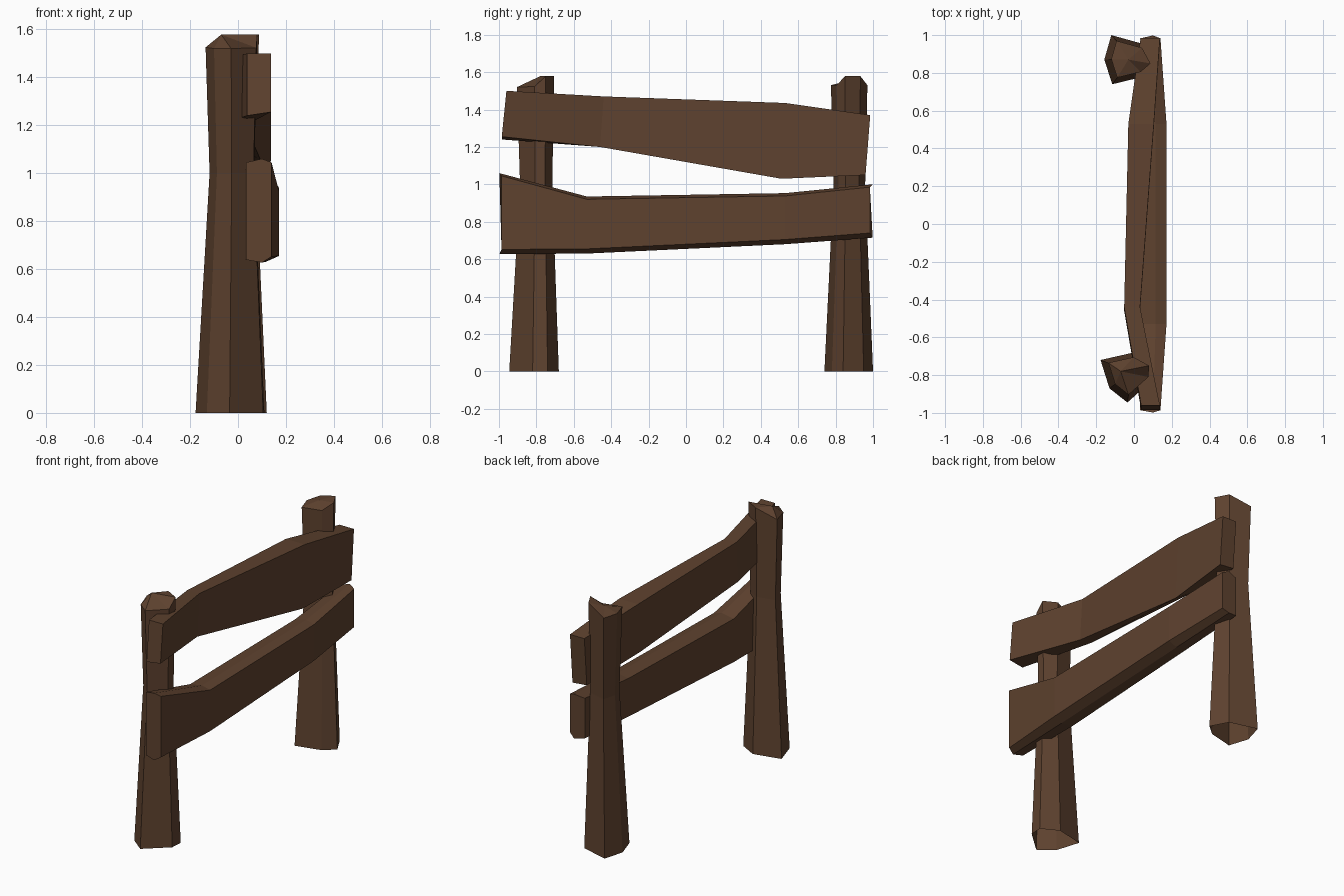
import bpy, bmesh

if "Cube" in bpy.data.objects:
    bpy.data.objects.remove(bpy.data.objects["Cube"])

wood = bpy.data.materials.new("dark_wood")
wood.diffuse_color = (0.112, 0.054, 0.028, 1)
wood.use_nodes = True
wood.node_tree.nodes["Principled BSDF"].inputs["Base Color"].default_value = wood.diffuse_color


def loft(name, rings, peak=None):
    """Bridge rings of points. With a peak: open foot and a fan top; without: flat caps."""
    bm = bmesh.new()
    rows = [[bm.verts.new(p) for p in ring] for ring in rings]
    n = len(rows[0])
    for a, b in zip(rows, rows[1:]):
        for i in range(n):
            j = (i + 1) % n
            bm.faces.new((a[i], a[j], b[j], b[i]))
    if peak:
        tip = bm.verts.new(peak)
        for i in range(n):
            bm.faces.new((rows[-1][i], rows[-1][(i + 1) % n], tip))
    else:
        bm.faces.new(rows[0][::-1])
        bm.faces.new(rows[-1])
    bmesh.ops.recalc_face_normals(bm, faces=bm.faces)
    mesh = bpy.data.meshes.new(name)
    bm.to_mesh(mesh)
    bm.free()
    mesh.materials.append(wood)
    obj = bpy.data.objects.new(name, mesh)
    bpy.context.collection.objects.link(obj)


def post(name, base, cx, cy, tops, peak):
    """Irregular six-sided post, narrow at the waist, with a rough-cut top."""
    def ring(s, zs):
        return [(cx + (x - cx) * s, cy + (y - cy) * s, z) for (x, y), z in zip(base, zs)]
    loft(name, [ring(1, [0] * 6), ring(0.65, [1.0] * 6), ring(0.75, tops)], peak)


# Posts
post("front_post",
     [(-0.035, -0.945), (0.105, -0.82), (0.11, -0.74), (0, -0.68), (-0.177, -0.72), (-0.13, -0.87)],
     -0.01, -0.78, [1.52, 1.523, 1.578, 1.578, 1.525, 1.52], (-0.07, -0.78, 1.578))
post("back_post",
     [(-0.115, 0.74), (0.05, 0.78), (0.12, 0.84), (0.06, 0.95), (-0.12, 1.0), (-0.157, 0.87)],
     -0.01, 0.88, [1.53, 1.53, 1.578, 1.578, 1.53, 1.53], (-0.03, 0.87, 1.555))

# Upper rail: y top, z top, y bottom, z bottom front, z bottom back, x back, x front
upper = [(-0.96, 1.50, -0.985, 1.255, 1.24, 0.038, 0.137),
         (-0.44, 1.47, -0.46, 1.20, 1.21, -0.052, 0.032),
         (0.53, 1.435, 0.51, 1.03, 1.12, -0.03, 0.105),
         (0.985, 1.37, 0.96, 1.05, 1.06, 0.035, 0.137)]
loft("upper_rail", [[(xb, yb, zb), (xf, yb, zf), (xf, yt, zt), (xb, yt, zt)]
                    for yt, zt, yb, zf, zb, xb, xf in upper])

# Lower rail: y, z top, z bottom, x back, x middle, x front, y inset of the outer faces
lower = [(-0.998, 1.06, 0.627, 0.033, 0.10, 0.14, 0.012),
         (-0.53, 0.935, 0.63, 0.03, 0.115, 0.172, 0),
         (0.53, 0.953, 0.68, 0.04, 0.115, 0.172, 0),
         (0.998, 1.0, 0.715, 0.033, 0.10, 0.14, -0.015)]
loft("lower_rail", [[(xb, y + d, zb + 0.012), (xm, y, zb), (xf, y + d, zb + 0.025),
                     (xf, y + d, zt - 0.015), (xm, y, zt), (xb, y + d, zt - 0.015)]
                    for y, zt, zb, xb, xm, xf, d in lower])
